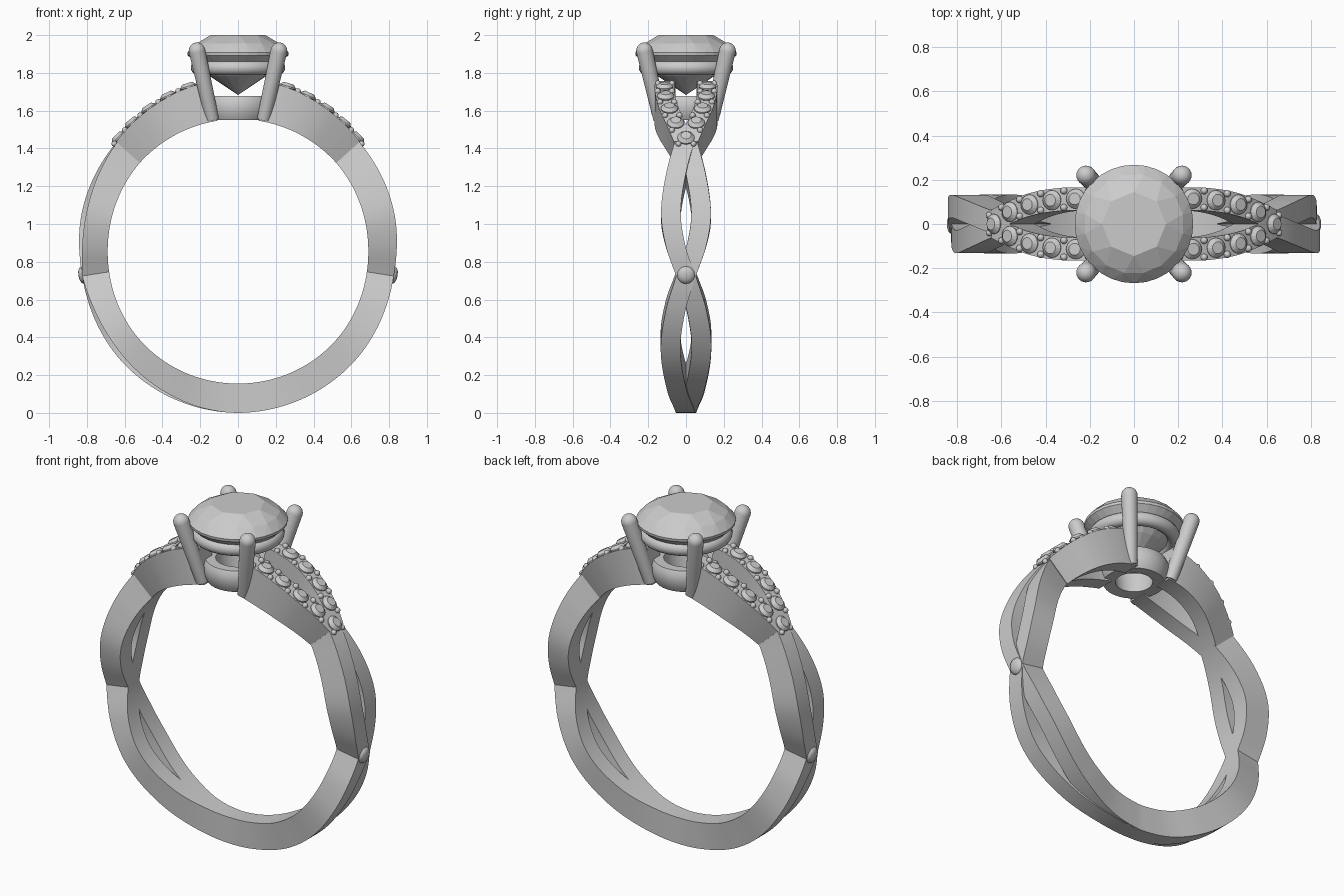
import bpy, bmesh, math
from mathutils import Vector, Matrix

if "Cube" in bpy.data.objects:
    bpy.data.objects.remove(bpy.data.objects["Cube"])

CZ = 0.855          # height of the finger-hole centre


def finish(name, bm, angle=35, smooth=True):
    bmesh.ops.recalc_face_normals(bm, faces=bm.faces)
    me = bpy.data.meshes.new(name)
    bm.to_mesh(me)
    bm.free()
    for p in me.polygons:
        p.use_smooth = smooth
    if smooth:
        me.set_sharp_from_angle(angle=math.radians(angle))
    ob = bpy.data.objects.new(name, me)
    bpy.context.collection.objects.link(ob)
    return ob


def curve(table, t):
    """Smooth value through (t, value) pairs."""
    n = len(table)
    t = min(max(t, table[0][0]), table[-1][0])
    i = next(k for k in range(n - 1) if t <= table[k + 1][0])

    def slope(k):
        a, b = table[max(k - 1, 0)], table[min(k + 1, n - 1)]
        return (b[1] - a[1]) / (b[0] - a[0])
    (t0, v0), (t1, v1) = table[i], table[i + 1]
    h = t1 - t0
    u = (t - t0) / h
    return ((2*u**3 - 3*u*u + 1) * v0 + (u**3 - 2*u*u + u) * h * slope(i)
            + (3*u*u - 2*u**3) * v1 + (u**3 - u*u) * h * slope(i + 1))


def sweep(bm, sections):
    """Loft closed loops of points and cap both ends."""
    loops = [[bm.verts.new(p) for p in s] for s in sections]
    n = len(loops[0])
    for a, b in zip(loops, loops[1:]):
        for j in range(n):
            bm.faces.new((a[j], a[(j + 1) % n], b[(j + 1) % n], b[j]))
    bm.faces.new(loops[0])
    bm.faces.new(loops[-1])


def section(side, theta, y, half, r_in, r_out):
    c, s = math.cos(math.radians(theta)), math.sin(math.radians(theta))
    return [(side * r * c, y + d, CZ + r * s)
            for r, d in ((r_in, -half), (r_out, -half), (r_out, half), (r_in, half))]


def lathe(bm, profile, seg, matrix=Matrix(), closed=False):
    """Revolve (r, z) points about z; r = 0 gives a pole."""
    rings = []
    for r, z in profile:
        if r == 0:
            rings.append([bm.verts.new(matrix @ Vector((0, 0, z)))] * seg)
        else:
            rings.append([bm.verts.new(matrix @ Vector((
                r * math.cos(2 * math.pi * k / seg), r * math.sin(2 * math.pi * k / seg), z)))
                for k in range(seg)])
    pairs = list(zip(rings, rings[1:])) + ([(rings[-1], rings[0])] if closed else [])
    for a, b in pairs:
        for k in range(seg):
            m = (k + 1) % seg
            vs = list(dict.fromkeys((a[k], a[m], b[m], b[k])))
            bm.faces.new(vs)
    if not closed:
        for ring in (rings[0], rings[-1]):
            if ring[0] is not ring[1]:
                bm.faces.new(ring)


def ball(bm, pos, r):
    bmesh.ops.create_uvsphere(bm, u_segments=16, v_segments=10, radius=r,
                              matrix=Matrix.Translation(pos))


# Shank: two woven strands, angle measured from the +x side of the hole
LOWER_Y = [(-90, 0), (-76, 0.012), (-60, 0.048), (-38, 0.082), (-22, 0.055), (-9, 0)]
UPPER_Y = [(-9, 0), (2, 0.055), (14, 0.08), (28, 0.055), (43, 0.005)]
OUTER = [(-90, 0.855), (-45, 0.848), (-9, 0.835), (14, 0.852), (43, 0.865)]
INNER = [(-90, 0.70), (-45, 0.70), (0, 0.69), (43, 0.70)]
for row, name in ((-1, "front_shank_strand"), (1, "back_shank_strand")):
    bm = bmesh.new()
    secs = []
    for phi in range(-133, 134, 2):
        side = 1 if phi > 0 else -1
        th = abs(phi) - 90
        table = LOWER_Y if th < -9 else UPPER_Y
        y = curve(table, th)
        drop = 0.3 * y if row == side else 0       # under-passing strand sits lower
        secs.append(section(side, th, row * y, 0.052, curve(INNER, th),
                            curve(OUTER, th) - drop))
    sweep(bm, secs)
    finish(name, bm)

# Split shoulders
SHOULDER_Y = [(42, 0.012), (50, 0.052), (58, 0.088), (66, 0.108), (74, 0.114), (81, 0.108)]
SHOULDER_R = [(42, 0.868), (58, 0.888), (72, 0.905), (81, 0.912)]
for side, sname in ((-1, "left"), (1, "right")):
    for row, rname in ((-1, "front"), (1, "back")):
        bm = bmesh.new()
        sweep(bm, [section(side, t, row * curve(SHOULDER_Y, t), 0.052, 0.70,
                           curve(SHOULDER_R, t)) for t in range(42, 82)])
        finish(f"{sname}_{rname}_shoulder", bm)

# Small accent stones and their bead prongs
gems, beads = bmesh.new(), bmesh.new()


def on_shoulder(side, t, y, lift):
    r = curve(SHOULDER_R, t) + lift
    a = math.radians(t)
    return Vector((side * r * math.cos(a), y, CZ + r * math.sin(a)))


def radial_frame(side, t, pos):
    n = Vector((side * math.cos(math.radians(t)), 0, math.sin(math.radians(t))))
    return Matrix.Translation(pos) @ n.to_track_quat('Z', 'Y').to_matrix().to_4x4()


GEM = [(0, -0.035), (0.045, -0.004), (0.045, 0.003), (0.027, 0.02)]
for side in (-1, 1):
    for row in (-1, 1):
        for t in (50.5, 58, 65.7, 73.2):
            pos = on_shoulder(side, t, row * curve(SHOULDER_Y, t), 0.004)
            lathe(gems, GEM, 16, radial_frame(side, t, pos))
        for t in (47, 54.3, 61.9, 69.5, 77):
            for d in (-0.038, 0.038):
                y = row * curve(SHOULDER_Y, t) + d
                if y * row > 0.01:
                    ball(beads, on_shoulder(side, t, y, 0.003), 0.016)
    lathe(gems, GEM, 16, radial_frame(side, 43.5, on_shoulder(side, 43.5, 0, 0.004)))
    for d in (-0.04, 0.04):
        ball(beads, on_shoulder(side, 41, d, 0), 0.015)
finish("accent_stones", gems, smooth=False)
finish("accent_bead_prongs", beads)

# Round studs where the strands cross
bm = bmesh.new()
for side in (-1, 1):
    pos = Vector((side * 0.823, 0, CZ - 0.125))
    lathe(bm, [(0.048, -0.03), (0.048, 0), (0.04, 0.012), (0.022, 0.02), (0, 0.022)], 24,
          radial_frame(side, -9, pos))
finish("crossing_studs", bm, 50)

# Seat ring under the head
bm = bmesh.new()
lathe(bm, [(0.10, 1.555), (0.165, 1.55), (0.182, 1.58), (0.19, 1.62), (0.187, 1.655),
           (0.175, 1.678), (0.12, 1.678)], 48, closed=True)
finish("seat_ring", bm, 40)

# Gallery ring that carries the main stone
bm = bmesh.new()
lathe(bm, [(0.213 + 0.037 * math.cos(a * math.pi / 8), 1.827 + 0.038 * math.sin(a * math.pi / 8))
           for a in range(16)], 48, closed=True)
finish("gallery_ring", bm, 60)

# Four claws leaning outwards, with round tips
bm = bmesh.new()
for sx in (-1, 1):
    for sy in (-1, 1):
        a = Vector((sx * 0.137, sy * 0.137, 1.555))
        b = Vector((sx * 0.217, sy * 0.22, 1.917))
        axis = b - a
        m = Matrix.Translation(a) @ axis.to_track_quat('Z', 'Y').to_matrix().to_4x4()
        L = axis.length
        tip = [(0.044 * math.cos(k * math.pi / 12), L + 0.044 * math.sin(k * math.pi / 12))
               for k in range(6)]
        lathe(bm, [(0.036, 0)] + tip + [(0, L + 0.044)], 24, m)
finish("claws", bm, 50)

# Main faceted stone: alternate rings are turned half a step for kite facets
bm = bmesh.new()
pts = [Vector((0, 0, 1.683))]
for r, z, n, turn in ((0.15, 1.783, 16, 0), (0.266, 1.893, 32, 0), (0.268, 1.908, 32, 0),
                      (0.225, 1.955, 16, 0.5), (0.145, 2.0, 8, 0)):
    for k in range(n):
        a = 2 * math.pi * (k + turn) / n
        pts.append(Vector((r * math.cos(a), r * math.sin(a), z)))
for p in pts:
    bm.verts.new(p)
bmesh.ops.convex_hull(bm, input=bm.verts)
bmesh.ops.dissolve_limit(bm, angle_limit=0.01, verts=bm.verts, edges=bm.edges)
finish("main_stone", bm, smooth=False)
